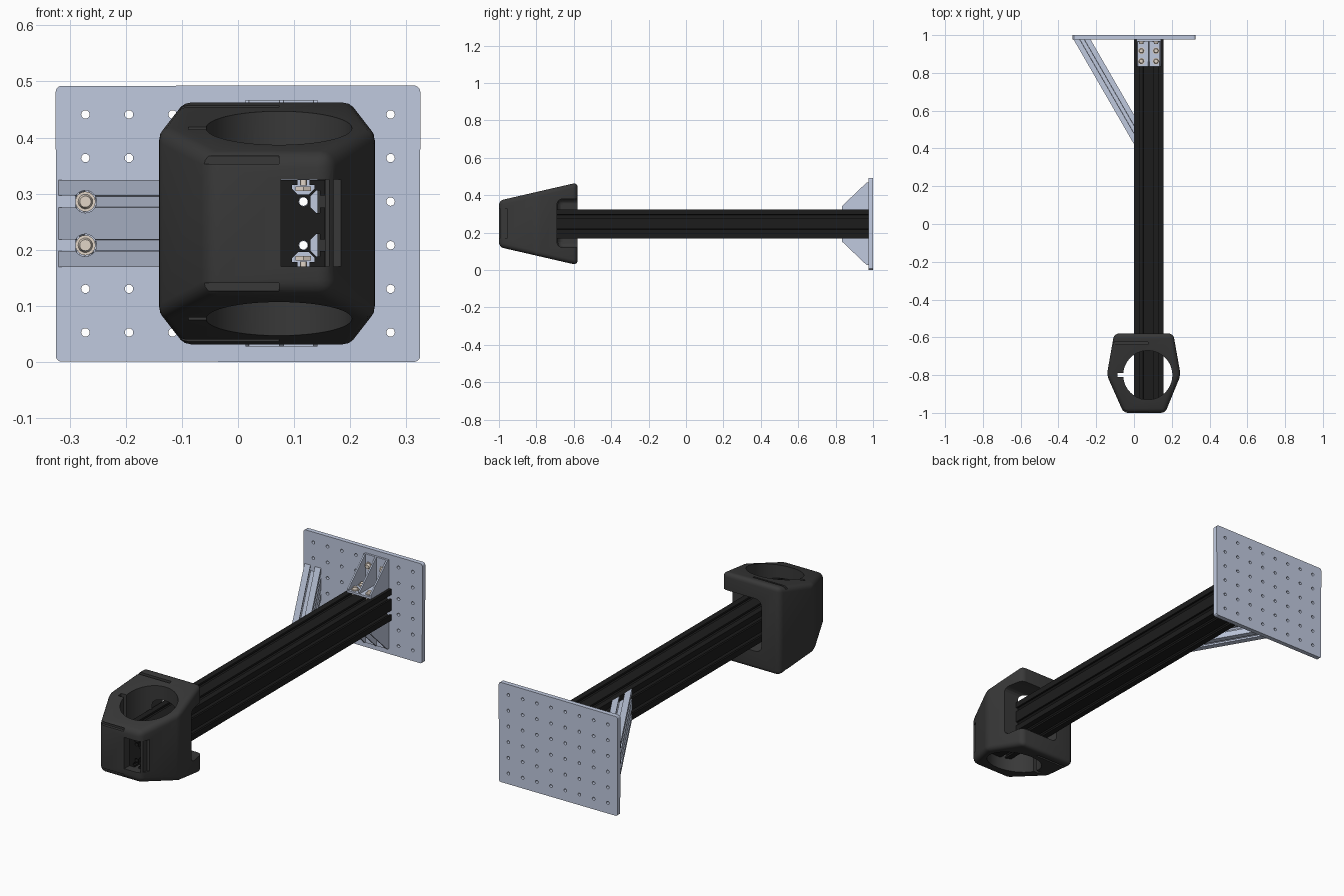
import bpy, bmesh, math
from mathutils import Matrix, Vector

if "Cube" in bpy.data.objects:
    bpy.data.objects.remove(bpy.data.objects["Cube"])

P = 0.0777            # profile cell pitch
CZ = 0.247            # height of the beam axis
PLATE_Y = 0.977       # front face of the mounting plate


def material(name, c):
    m = bpy.data.materials.new(name)
    m.diffuse_color = (*c, 1)
    m.use_nodes = True
    m.node_tree.nodes["Principled BSDF"].inputs["Base Color"].default_value = m.diffuse_color
    return m


BLACK = material("black_anodised", (0.012, 0.012, 0.012))
DARK = material("dark_plastic", (0.04, 0.04, 0.04))
ALU = material("blue_grey_metal", (0.53, 0.59, 0.74))
BEIGE = material("fastener", (0.75, 0.66, 0.57))


def link(name, mesh, mat=None):
    ob = bpy.data.objects.new(name, mesh)
    bpy.context.collection.objects.link(ob)
    if mat:
        mesh.materials.clear()
        mesh.materials.append(mat)
    return ob


def bake(ob):
    ob_eval = ob.evaluated_get(bpy.context.evaluated_depsgraph_get())
    return bpy.data.meshes.new_from_object(ob_eval)


def smooth(ob, angle=30):
    bpy.ops.object.select_all(action='DESELECT')
    ob.select_set(True)
    bpy.context.view_layer.objects.active = ob
    bpy.ops.object.shade_smooth_by_angle(angle=math.radians(angle))


def circle(x, y, r, n=20):
    return [(x + r * math.cos(2 * math.pi * i / n), y + r * math.sin(2 * math.pi * i / n)) for i in range(n)]


def axes(lx, ly, lz, origin):
    m = Matrix((lx, ly, lz)).transposed().to_4x4()
    m.translation = origin
    return m


def extrude(name, loops, depth, m, mat, ends=None):
    """Filled loops (later ones are holes) extruded along local z; ends may slide the end points."""
    cu = bpy.data.curves.new(name, 'CURVE')
    cu.dimensions, cu.fill_mode, cu.extrude = '2D', 'BOTH', depth / 2
    for loop in loops:
        s = cu.splines.new('POLY')
        s.points.add(len(loop) - 1)
        for p, c in zip(s.points, loop):
            p.co = (*c, 0, 1)
        s.use_cyclic_u = True
    tmp = link(name, cu)
    me = bake(tmp)
    bpy.data.objects.remove(tmp)
    bm = bmesh.new()
    bm.from_mesh(me)
    bmesh.ops.remove_doubles(bm, verts=bm.verts, dist=1e-5)
    for v in bm.verts:
        far = v.co.z > 0
        v.co = m @ v.co
        if ends:
            v.co = ends(v.co, far)
    bmesh.ops.recalc_face_normals(bm, faces=bm.faces)
    bm.to_mesh(me)
    bm.free()
    ob = link(name, me, mat)
    smooth(ob)
    return ob


def slotted(nx, ny):
    """Outline and bores of a T-slot profile centred on the origin."""
    w, h = nx * P, ny * P
    half = [(-.0105, 0), (-.0105, .009), (-.02, .009), (-.02, .016), (-.0095, .0265)]
    slot = half + [(-t, d) for t, d in reversed(half)]
    out = []
    for (cx, cy), (dx, dy), n in (((-w / 2, -h / 2), (1, 0), nx), ((w / 2, -h / 2), (0, 1), ny),
                                  ((w / 2, h / 2), (-1, 0), nx), ((-w / 2, h / 2), (0, -1), ny)):
        out.append((cx, cy))
        for k in range(n):
            for t, d in slot:
                t += (k + .5) * P
                out.append((cx + dx * t - dy * d, cy + dy * t + dx * d))
    bores = [circle((i + .5) * P - w / 2, (j + .5) * P - h / 2, .0085) for i in range(nx) for j in range(ny)]
    return [out] + bores


def box(name, x, y, z, mat=None, bevel=0):
    bm = bmesh.new()
    bmesh.ops.create_cube(bm, size=1)
    for v in bm.verts:
        v.co = [a[0] + (c + .5) * (a[1] - a[0]) for a, c in zip((x, y, z), v.co)]
    if bevel:
        bmesh.ops.bevel(bm, geom=bm.edges[:], offset=bevel, segments=4, profile=.5, affect='EDGES')
    me = bpy.data.meshes.new(name)
    bm.to_mesh(me)
    bm.free()
    return link(name, me, mat)


def cut(ob, cutters):
    for c in cutters:
        c.hide_render = True
        mod = ob.modifiers.new("cut", 'BOOLEAN')
        mod.operation, mod.object, mod.solver = 'DIFFERENCE', c, 'EXACT'
    me = bake(ob)
    ob.modifiers.clear()
    ob.data = me
    for c in cutters:
        bpy.data.objects.remove(c)
    smooth(ob)


def bolt(name, pos, normal, nut=False):
    """Washer, round head and optional slot nut; normal points out of the head."""
    m = Matrix.Translation(pos) @ Vector(normal).to_track_quat('Z', 'Y').to_matrix().to_4x4()
    parts = [(.018, .018, 0, .004, 20), (.013, .010, .004, .014, 20), (.006, .006, -.02, 0, 12)]
    if nut:
        parts.append((.016, .016, -.03, -.022, 6))
    bm = bmesh.new()
    for r1, r2, z0, z1, n in parts:
        bmesh.ops.create_cone(bm, cap_ends=True, segments=n, radius1=r1, radius2=r2, depth=z1 - z0,
                              matrix=m @ Matrix.Translation((0, 0, (z0 + z1) / 2)))
    me = bpy.data.meshes.new(name)
    bm.to_mesh(me)
    bm.free()
    smooth(link(name, me, BEIGE))


X, Y, Z = Vector((1, 0, 0)), Vector((0, 1, 0)), Vector((0, 0, 1))

# Mounting plate with rounded corners and an 8 x 6 grid of holes
corner = circle(0, 0, .012, 16)
outline = [(c[0] + math.copysign(.313, c[0] + 1e-6), c[1] + .2465 + math.copysign(.2345, c[1] + 1e-6)) for c in corner]
holes = [circle((i - 3.5) * P, CZ + (j - 2.5) * P, .0075, 16) for i in range(8) for j in range(6)]
extrude("mounting_plate", [outline] + holes, 1 - PLATE_Y,
        axes(X, Z, -Y, (0, (1 + PLATE_Y) / 2, 0)), ALU)

# Main slotted beam
BEAM_Y = -.96
extrude("main_beam", slotted(2, 2), PLATE_Y - BEAM_Y,
        axes(X, Z, -Y, (P, (PLATE_Y + BEAM_Y) / 2, CZ)), BLACK)

# Diagonal brace, mitred to the plate and to the side of the beam
d = Vector((.5, -math.sqrt(.75), 0))
n = Vector((math.sqrt(.75), .5, 0))


def mitre(co, far):
    t = -co.x / d.x if far else (PLATE_Y - co.y) / d.y
    return co + d * t


start = Vector((-.32, PLATE_Y, CZ)) + n * (P / 2)
brace = extrude("diagonal_brace", slotted(1, 2), .5, axes(n, Z, d, start + d * .28), ALU, mitre)
bores = [extrude("bore", [circle(-3.5 * P, CZ + s * P / 2, .02)], .2,
                 axes(X, Z, -Y, (0, .83, 0)), None) for s in (-1, 1)]
cut(brace, bores)
for s in (-1, 1):
    bolt("brace_bolt", (-3.5 * P, .93, CZ + s * P / 2), -Y)

# Gusseted angle brackets above and below the beam
for s, side in ((1, "upper"), (-1, "lower")):
    zz = lambda h: CZ + s * (P + h)
    span = lambda a, b: sorted((zz(a), zz(b)))
    box(side + "_bracket_base", (.013, .142), (.835, PLATE_Y), span(0, .01), ALU)
    box(side + "_bracket_wall", (.013, .142), (.967, PLATE_Y), span(0, .142), ALU)
    tri = [(PLATE_Y, zz(0)), (.835, zz(0)), (.835, zz(.018)), (.965, zz(.142)), (PLATE_Y, zz(.142))]
    for x in (.0165, .0777, .1385):
        extrude(side + "_bracket_gusset", [tri], .007, axes(Y, Z, X, (x, 0, 0)), ALU)
    for x in (.5 * P, 1.5 * P):
        for y in (.862, .917):
            bolt(side + "_bracket_bolt", (x, y, zz(.01)), Z * s, nut=True)
        bolt(side + "_bracket_bolt", (x, .967, CZ + s * 2.5 * P * .85), -Y)

# Holder head: hexagonal plan whose height grows towards the back
plan = [(-.055, -1), (.165, -1), (.247, -.8), (.208, -.58), (-.105, -.58), (-.144, -.8)]
bm = bmesh.new()
rings = [[bm.verts.new((x, y, CZ + s * (.124 + .23 * (y + 1)))) for x, y in plan] for s in (-1, 1)]
bm.faces.new(rings[0][::-1])
bm.faces.new(rings[1])
for i in range(6):
    j = (i + 1) % 6
    bm.faces.new((rings[0][i], rings[0][j], rings[1][j], rings[1][i]))
bmesh.ops.recalc_face_normals(bm, faces=bm.faces)
bmesh.ops.bevel(bm, geom=bm.edges[:], offset=.024, segments=4, profile=.5, affect='EDGES')
me = bpy.data.meshes.new("holder_head")
bm.to_mesh(me)
bm.free()
head = link("holder_head", me, DARK)

# Openings: round through hole with key slot, rear side opening, front window, edge grooves
cutters = [
    extrude("hole_cut", [circle(.073, -.8, .13, 64)], 1, axes(X, Y, Z, (0, 0, CZ)), None),
    box("key_cut", (-.088, 0), (-.81, -.79), (-.2, .7)),
    box("rear_cut", (-.006, .4), (-.69, -.4), (.12, .38), bevel=.03),
    box("window_cut", (.077, .162), (-1.1, -.9), (.17, .325)),
    box("window_slit_cut", (.17, .3), (-1.1, -.955), (.17, .325)),
]
for s in (-1, 1):
    z = CZ + s * .113
    cutters.append(box("front_groove_cut", (-.065, .073), (-1.1, -.984), (z - .007, z + .007)))
    a, b = sorted((CZ + s * .197, CZ + s * .3))
    cutters.append(box("top_groove_cut", (-.2, .073), (-.638, -.624), (a, b)))
cut(head, cutters)
